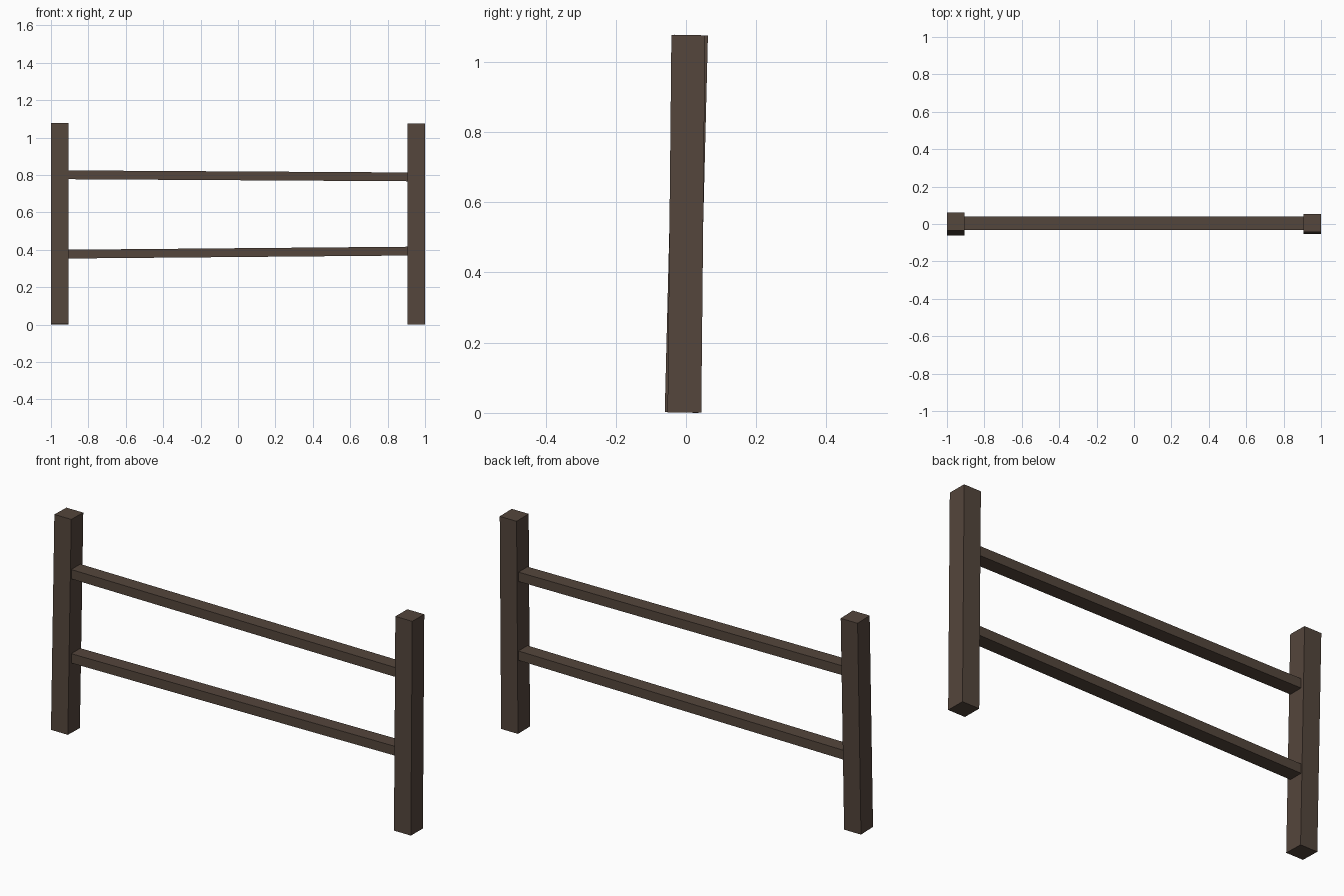
import bpy
from math import atan2, hypot
from mathutils import Matrix, Vector

cube = bpy.data.objects.get("Cube")
if cube:
    bpy.data.objects.remove(cube, do_unlink=True)

# Dark weathered timber
wood = bpy.data.materials.new("dark_brown_wood")
wood.use_nodes = True
colour = (0.089, 0.061, 0.045, 1)
wood.diffuse_color = colour
wood.node_tree.nodes["Principled BSDF"].inputs["Base Color"].default_value = colour


def beam(name, centre, size, axis, angle):
    """A squared timber, tilted about one axis through its centre."""
    bpy.ops.mesh.primitive_cube_add(size=1)
    obj = bpy.context.object
    obj.name = name
    obj.data.transform(Matrix.Diagonal((*size, 1)))
    obj.data.transform(Matrix.Rotation(angle, 4, axis))
    obj.location = Vector(centre)
    obj.data.materials.append(wood)


# Upright posts, each leaning back slightly
post_height = 1.075
for name, x, lean in (("right_post", -0.953, 0.027), ("left_post", 0.953, 0.011)):
    beam(name, (x, 0.001, post_height / 2 + 0.001), (0.094, 0.096, post_height),
         'X', -atan2(lean, post_height))

# Crossrails, each slightly out of level
span = 1.82
for name, z_start, z_end in (("upper_rail", 0.801, 0.79), ("lower_rail", 0.377, 0.393)):
    rise = z_end - z_start
    beam(name, (0, 0.003, (z_start + z_end) / 2), (hypot(span, rise), 0.072, 0.047),
         'Y', -atan2(rise, span))
